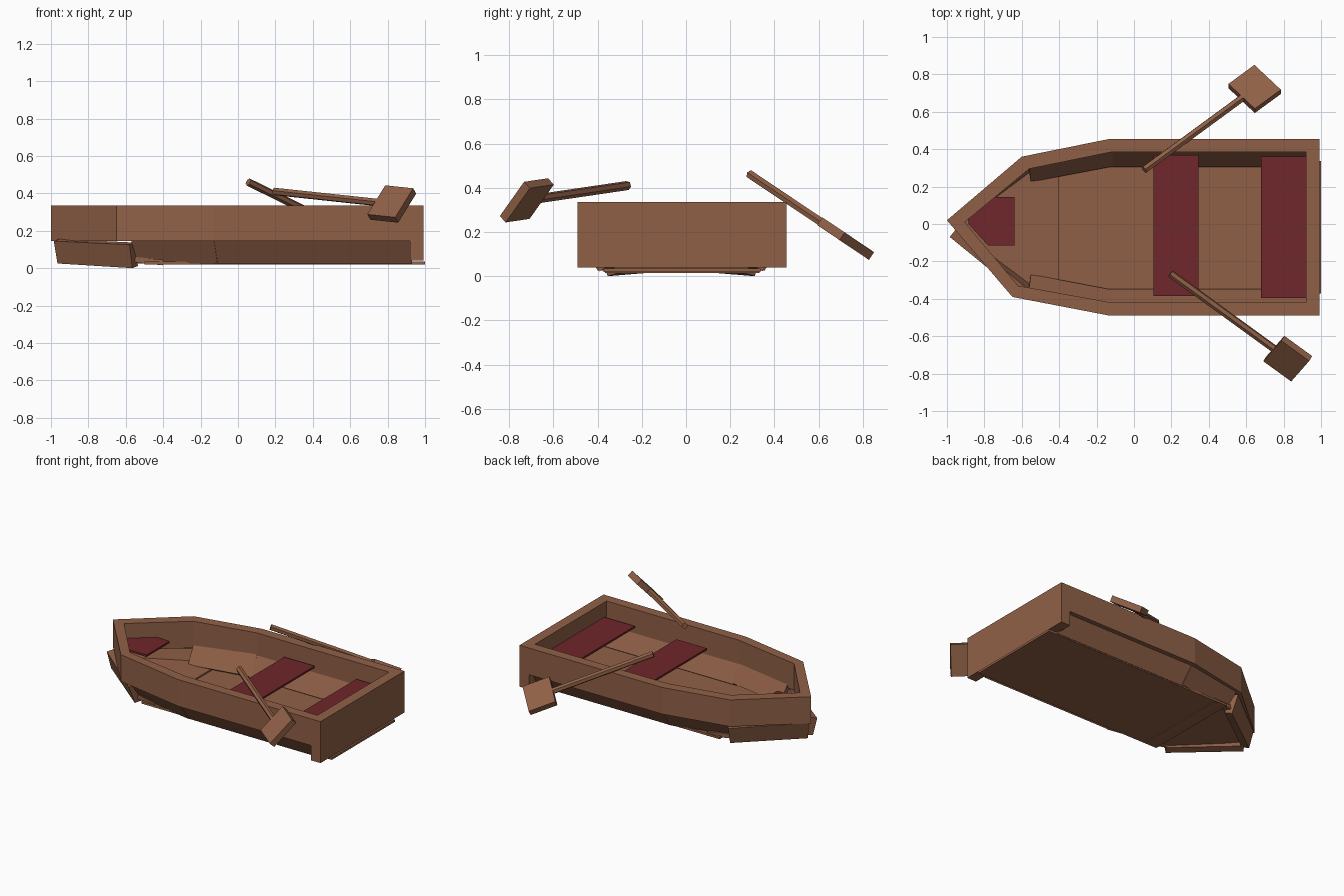
import bpy, bmesh, math
from mathutils import Vector, Matrix

if "Cube" in bpy.data.objects:
    bpy.data.objects.remove(bpy.data.objects["Cube"])


def material(name, rgb):
    m = bpy.data.materials.new(name)
    m.diffuse_color = (*rgb, 1)
    m.use_nodes = True
    m.node_tree.nodes["Principled BSDF"].inputs["Base Color"].default_value = m.diffuse_color
    return m


WOOD = material("brown wood", (0.28, 0.118, 0.063))
RED = material("dark red paint", (0.162, 0.02, 0.024))
YC = -0.0175  # hull centre line


def make(name, verts, faces, mat):
    me = bpy.data.meshes.new(name)
    me.from_pydata([tuple(v) for v in verts], [], faces)
    bm = bmesh.new()
    bm.from_mesh(me)
    bmesh.ops.recalc_face_normals(bm, faces=bm.faces)
    bm.to_mesh(me)
    bm.free()
    me.materials.append(mat)
    ob = bpy.data.objects.new(name, me)
    bpy.context.collection.objects.link(ob)
    return ob


def solid(name, bottom, top, mat):
    """Closed solid between two matching polygons."""
    n = len(bottom)
    faces = [tuple(range(n)), tuple(range(n, 2 * n))]
    faces += [(i, (i + 1) % n, n + (i + 1) % n, n + i) for i in range(n)]
    return make(name, list(bottom) + list(top), faces, mat)


def slab(name, outline, z0, z1, mat):
    return solid(name, [(x, y, z0) for x, y in outline],
                 [(x, y, z1) for x, y in outline], mat)


def rect(x0, x1, y0, y1):
    return [(x0, y0), (x1, y0), (x1, y1), (x0, y1)]


def plank(name, outer, depth):
    """Board with the given outer face, thickened inwards."""
    o = [Vector(p) for p in outer]
    n = (o[1] - o[0]).cross(o[3] - o[0]).normalized()
    if n.y * (o[1].y - YC) > 0:
        n = -n
    return solid(name, o, [p + n * depth for p in o], WOOD)


# upper planking: open ring around the hull
outer = [(0.993, 0.455), (-0.13, 0.455), (-0.60, 0.36), (-1.0, 0.02),
         (-0.65, -0.39), (-0.13, -0.49), (0.993, -0.49)]
inner = [(0.92, 0.385), (-0.12, 0.385), (-0.56, 0.295), (-0.905, 0.01),
         (-0.62, -0.33), (-0.12, -0.42), (0.92, -0.42)]
for i in range(6):
    slab("upper_plank", [outer[i], outer[i + 1], inner[i + 1], inner[i]],
         0.145, 0.335, WOOD)

# stern board
slab("stern_board", rect(0.92, 0.993, -0.49, 0.455), 0.04, 0.335, WOOD)

# lower planking, flared outwards on both sides
for s in (-1, 1):
    shift = -0.012 if s < 0 else 0.003

    def p(x, y, z):
        return (x, YC + shift + s * y, z)
    plank("lower_side_plank", [p(-0.13, 0.361, 0.022), p(0.93, 0.361, 0.022),
                               p(0.93, 0.44, 0.15), p(-0.13, 0.44, 0.15)], 0.05)
    plank("lower_middle_plank", [p(-0.56, 0.285, 0.025), p(-0.11, 0.37, 0.025),
                                 p(-0.13, 0.447, 0.157), p(-0.57, 0.365, 0.15)], 0.055)
    plank("lower_bow_plank", [p(-0.965, 0.02, 0.025), p(-0.565, 0.325, 0.0),
                              p(-0.58, 0.37, 0.125), p(-0.985, 0.04, 0.145)], 0.05)

# floor and gently rising bow floor
slab("floor", rect(-0.5, 1.0, YC - 0.355, YC + 0.355), 0.02, 0.035, WOOD)
bow = [(-0.4, YC - 0.35), (-0.4, YC + 0.35), (-0.56, YC + 0.325),
       (-0.95, 0.0), (-0.56, YC - 0.325)]
bow = [(x, y, 0.02 - (x + 0.45) * 0.1) for x, y in bow]
solid("bow_floor", bow, [(x, y, z + 0.03) for x, y, z in bow], WOOD)

# seats
slab("middle_seat", rect(0.105, 0.345, -0.385, 0.37), 0.216, 0.23, RED)
slab("stern_seat", rect(0.68, 0.92, -0.395, 0.36), 0.216, 0.23, RED)
slab("bow_seat", [(-0.64, -0.115), (-0.64, 0.145), (-0.78, 0.145),
                  (-0.885, 0.04), (-0.885, 0.0), (-0.78, -0.115)], 0.216, 0.23, RED)


def oar(start, centre, normal):
    """Six-sided shaft with a square blade facing along the normal."""
    a, b = Vector(start), Vector(centre)
    d = (b - a).normalized()
    n = Vector(normal)
    n = (n - d * n.dot(d)).normalized()
    w = n.cross(d)
    rot = Matrix((w, n, d)).transposed().to_4x4()
    length = (b - a).length - 0.05
    bpy.ops.mesh.primitive_cylinder_add(vertices=6, radius=0.021, depth=length)
    shaft = bpy.context.object
    shaft.name = "oar_shaft"
    shaft.data.transform(Matrix.Rotation(math.radians(30), 4, 'Z'))
    shaft.matrix_world = Matrix.Translation(a + d * length / 2) @ rot
    shaft.data.materials.append(WOOD)
    bpy.ops.mesh.primitive_cube_add(size=1)
    blade = bpy.context.object
    blade.name = "oar_blade"
    blade.data.transform(Matrix.Diagonal((0.213, 0.042, 0.185, 1)))
    blade.matrix_world = Matrix.Translation(b) @ rot
    blade.data.materials.append(WOOD)


oar((0.055, 0.29, 0.46), (0.645, 0.722, 0.17), (0, 0.56, 0.83))
oar((0.195, -0.265, 0.41), (0.822, -0.72, 0.343), (-0.39, -0.62, 0.68))
